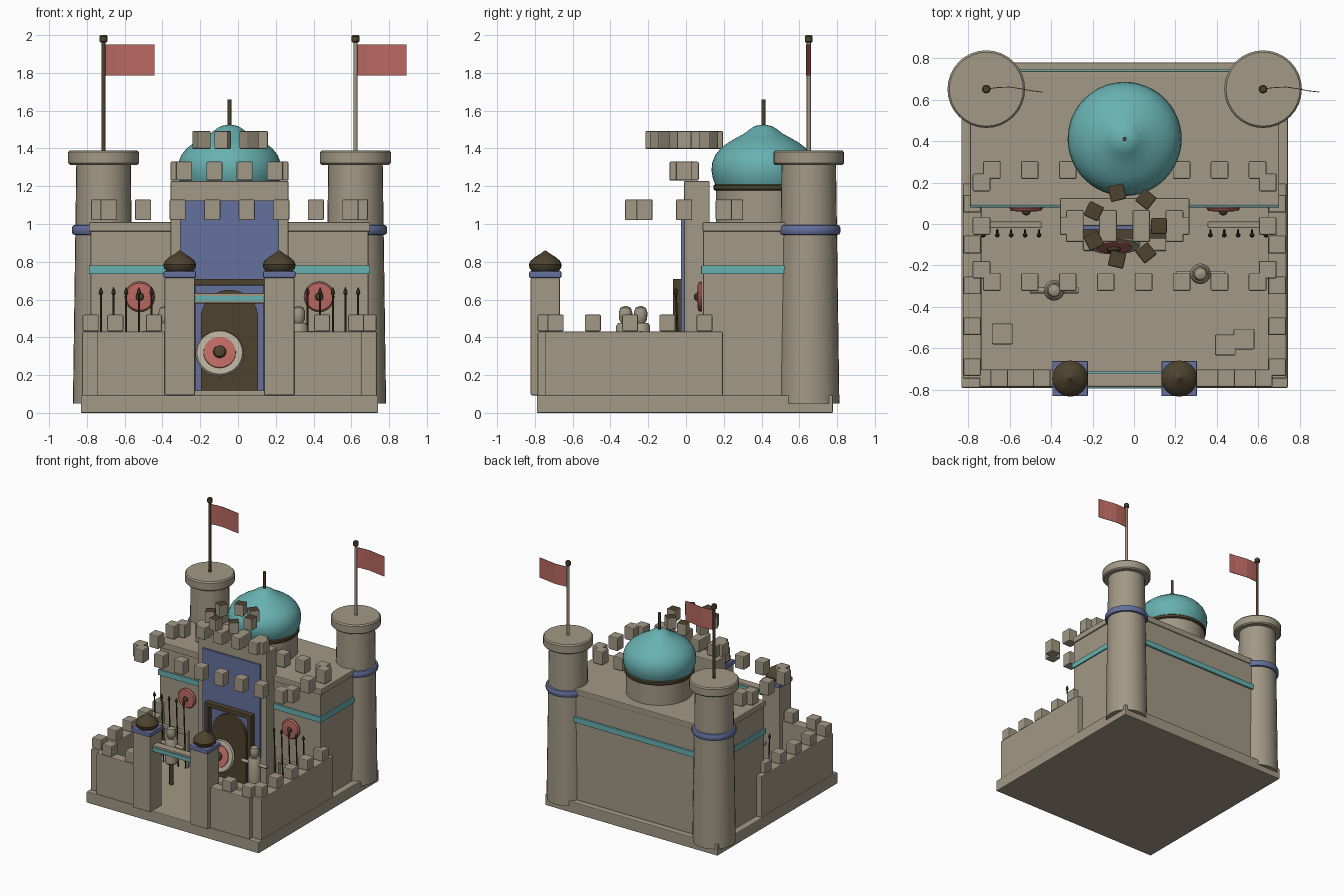
import bpy, math
from mathutils import Vector

CX, CY = -0.045, -0.01          # plan centre of the fortress


def mat(name, rgb):
    m = bpy.data.materials.new(name)
    m.diffuse_color = (*rgb, 1)
    return m


STONE = mat("sandstone", (0.36, 0.315, 0.235))
TEAL = mat("teal", (0.14, 0.44, 0.44))
BLUE = mat("slate_blue", (0.13, 0.165, 0.34))
RED = mat("faded_red", (0.49, 0.14, 0.12))
DARK = mat("dark_bronze", (0.075, 0.055, 0.027))
CREAM = mat("pale_stone", (0.46, 0.41, 0.32))


def mesh_obj(name, verts, faces, m):
    me = bpy.data.meshes.new(name)
    me.from_pydata(verts, [], faces)
    me.materials.append(m)
    ob = bpy.data.objects.new(name, me)
    bpy.context.collection.objects.link(ob)
    return ob


def smooth(ob):
    bpy.ops.object.select_all(action='DESELECT')
    bpy.context.view_layer.objects.active = ob
    ob.select_set(True)
    bpy.ops.object.shade_smooth_by_angle(angle=math.radians(35))
    return ob


def box(name, x0, x1, y0, y1, z0, z1, m=STONE, bev=0.006, rot=0):
    hx, hy, hz = (x1 - x0) / 2, (y1 - y0) / 2, (z1 - z0) / 2
    v = [(sx * hx, sy * hy, sz * hz) for sx in (-1, 1) for sy in (-1, 1) for sz in (-1, 1)]
    f = [(0, 1, 3, 2), (4, 6, 7, 5), (0, 4, 5, 1), (2, 3, 7, 6), (0, 2, 6, 4), (1, 5, 7, 3)]
    ob = mesh_obj(name, v, f, m)
    ob.location = ((x0 + x1) / 2, (y0 + y1) / 2, (z0 + z1) / 2)
    ob.rotation_euler[2] = rot
    if bev:
        b = ob.modifiers.new("bevel", 'BEVEL')
        b.width, b.segments = bev, 2
    return ob


def lathe(name, prof, loc, m=STONE, n=32, rot=(0, 0, 0)):
    """Surface of revolution about local z with capped ends."""
    v = [(r * math.cos(2 * math.pi * i / n), r * math.sin(2 * math.pi * i / n), z)
         for r, z in prof for i in range(n)]
    f = [(k * n + i, k * n + (i + 1) % n, (k + 1) * n + (i + 1) % n, (k + 1) * n + i)
         for k in range(len(prof) - 1) for i in range(n)]
    f += [tuple(range(n))[::-1], tuple(range((len(prof) - 1) * n, len(prof) * n))]
    ob = mesh_obj(name, v, f, m)
    ob.location, ob.rotation_euler = loc, rot
    return smooth(ob)


def rod(name, r, x, y, z0, z1, m=DARK, n=12):
    return lathe(name, [(r, z0), (r, z1)], (x, y, 0), m, n)


def merlon(name, x, y, z0, h, w=0.085, rot=0):
    return box(name, x - w / 2, x + w / 2, y - w / 2, y + w / 2, z0, z0 + h, rot=rot, bev=0.007)


# Base slab
box("base", CX - 0.787, CX + 0.787, -0.79, 0.778, 0, 0.093)

# Courtyard walls with merlons
for s in (-1, 1):
    xm = CX + s * 0.735
    box("side_wall", xm - 0.045, xm + 0.045, -0.745, 0.195, 0.09, 0.43)
    for i in range(5):
        merlon("side_wall_merlon", xm, -0.69 + i * 0.197, 0.432, 0.088)
    a, b = sorted((CX + s * 0.70, CX + s * 0.19))
    box("front_wall", a, b, -0.785, -0.702, 0.09, 0.43)
for x in (-0.65, -0.445, 0.445, 0.625):
    merlon("front_wall_merlon", x, -0.743, 0.432, 0.088)

# Gate: pillars, caps, small onion domes, lintel
for s in (-1, 1):
    x, y = CX + s * 0.263, -0.745
    box("gate_pillar", x - 0.08, x + 0.08, y - 0.077, y + 0.077, 0.093, 0.717)
    box("gate_pillar_cap", x - 0.086, x + 0.086, y - 0.085, y + 0.085, 0.715, 0.75, BLUE)
    lathe("gate_dome", [(0.068, 0.748), (0.083, 0.765), (0.087, 0.785), (0.078, 0.805),
                        (0.055, 0.825), (0.03, 0.84), (0.012, 0.853), (0.003, 0.86)],
          (x, y, 0), DARK, 24)
box("gate_lintel", CX - 0.19, CX + 0.19, -0.785, -0.72, 0.58, 0.635)
box("gate_lintel_band", CX - 0.185, CX + 0.185, -0.792, -0.712, 0.592, 0.62, TEAL, 0)

# Keep with roof slab and teal band
box("keep", CX - 0.735, CX + 0.735, 0.09, 0.73, 0.09, 0.965)
box("keep_roof", CX - 0.745, CX + 0.745, 0.088, 0.737, 0.96, 1.01)
box("keep_band", CX - 0.745, CX + 0.745, 0.08, 0.745, 0.735, 0.78, TEAL, 0.003)


def parapet(name, hx, hy, nx, ny, inset, z, h):
    """Ring of merlons around the fortress centre."""
    for s in (-1, 1):
        for i in range(nx):
            merlon(name, CX + (hx - inset) * (2 * i / (nx - 1) - 1), CY + s * hy, z, h)
        for i in range(ny):
            t = 0 if ny == 1 else 2 * i / (ny - 1) - 1
            merlon(name, CX + s * hx, CY + t * (hy - 0.06), z, h)


parapet("keep_merlon", 0.69, 0.27, 8, 3, 0.05, 1.02, 0.11)
parapet("portal_merlon", 0.27, 0.035, 4, 1, 0.03, 1.23, 0.1)

# Crown of turned merlons, bronze tops
for i in range(7):
    a = 2 * math.pi * i / 7
    ob = merlon("crown_merlon", CX + 0.165 * math.cos(a), CY + 0.165 * math.sin(a), 1.397, 0.096,
                0.076, a)
    ob.data.materials.append(DARK)
    for p in ob.data.polygons:
        p.material_index = int(p.normal.z > 0.5)

# Portal block, blue panel, door frame and arched door
box("portal", CX - 0.312, CX + 0.312, -0.01, 0.125, 0.09, 1.228)
box("portal_panel", CX - 0.263, CX + 0.263, -0.026, 0.0, 0.09, 1.125, BLUE, 0)
for s in (-1, 1):
    x = CX + s * 0.197
    box("door_frame_post", x - 0.016, x + 0.016, -0.07, -0.02, 0.09, 0.71, DARK, 0.003)
box("door_frame_top", CX - 0.213, CX + 0.213, -0.07, -0.02, 0.675, 0.71, DARK, 0.003)
box("door", CX - 0.152, CX + 0.152, -0.05, -0.015, 0.09, 0.5, DARK, 0)
lathe("door_arch", [(0.152, 0), (0.152, 0.035)], (CX, -0.015, 0.5), DARK, 32,
      (math.pi / 2, 0, 0))
box("door_step", CX - 0.2, CX + 0.2, -0.13, -0.01, 0.09, 0.12)

# Large drum shield leaning on the door
tilt = (math.radians(72), 0, 0)
axis = Vector((0, -math.sin(tilt[0]), math.cos(tilt[0])))
c = Vector((-0.097, -0.095, 0.315))
lathe("big_shield_rim", [(0.12, -0.015), (0.128, 0), (0.12, 0.015)], c, CREAM, 32, tilt)
lathe("big_shield_face", [(0.088, 0), (0.085, 0.022), (0.03, 0.028)], c, RED, 32, tilt)
lathe("big_shield_boss", [(0.037, 0), (0.03, 0.018), (0.01, 0.028)], c + axis * 0.022, DARK, 16, tilt)

# Wall shields and spear racks either side of the portal
for s in (-1, 1):
    x = CX + s * 0.475
    lathe("wall_shield", [(0.078, 0), (0.08, 0.01), (0.072, 0.022), (0.02, 0.026)],
          (x, 0.085, 0.615), RED, 24, (math.pi / 2, 0, 0))
    lathe("wall_shield_boss", [(0.022, 0), (0.018, 0.012), (0.006, 0.018)],
          (x, 0.06, 0.615), DARK, 12, (math.pi / 2, 0, 0))
    xr = CX + s * 0.545
    for z in (0.2, 0.36):
        box("rack_bar", xr - 0.145, xr + 0.145, -0.02, 0.012, z, z + 0.03)
    for e in (-1, 1):
        xp = xr + e * 0.13
        box("rack_post", xp - 0.014, xp + 0.014, -0.018, 0.01, 0.09, 0.38)
    for i in range(5):
        lathe("spear", [(0.005, 0), (0.005, 0.53), (0.012, 0.54), (0.009, 0.555), (0.001, 0.575)],
              (CX + s * (0.413 + i * 0.067), -0.03, 0.093), DARK, 8, (math.radians(2.5), 0, 0))

# Corner towers with ring, cap, pole and flag
for s, pole_mat in ((-1, DARK), (1, STONE)):
    x, y = CX + s * 0.667, 0.65
    lathe("corner_tower", [(0.162, 0.05), (0.144, 1.33)], (x, y, 0))
    lathe("tower_ring", [(0.15, 0.942), (0.162, 0.945), (0.168, 0.957), (0.168, 0.98),
                         (0.162, 0.992), (0.145, 0.997)], (x, y, 0), BLUE)
    lathe("tower_cap", [(0.178, 1.313), (0.187, 1.322), (0.187, 1.38), (0.178, 1.39)], (x, y, 0))
    rod("flag_pole", 0.011, x, y, 1.38, 1.97, pole_mat)
    lathe("pole_knob", [(0.016, 1.962), (0.021, 1.967), (0.021, 1.993), (0.015, 2.0)],
          (x, y, 0), DARK, 12)
    wave = [0, 0.006, 0.008, 0.0, -0.01, -0.016]
    v = [(x + 0.008 + i * 0.0525, y + w, z) for i, w in enumerate(wave) for z in (1.785, 1.95)]
    flag = mesh_obj("flag", v, [(2 * i, 2 * i + 2, 2 * i + 3, 2 * i + 1) for i in range(5)], RED)
    flag.modifiers.new("thickness", 'SOLIDIFY').thickness = 0.004

# Great onion dome on its drum
D = (CX, 0.41, 0)
lathe("dome_drum", [(0.252, 1.0), (0.252, 1.19)], D, STONE, 48)
lathe("dome_collar", [(0.258, 1.178), (0.264, 1.185), (0.264, 1.203), (0.256, 1.21)], D, DARK, 48)
lathe("great_dome", [(0.255, 1.208), (0.268, 1.24), (0.275, 1.285), (0.271, 1.325), (0.255, 1.365),
                     (0.225, 1.402), (0.185, 1.432), (0.14, 1.458), (0.1, 1.48), (0.07, 1.503),
                     (0.045, 1.519), (0.01, 1.525)], D, TEAL, 48)
rod("dome_finial", 0.01, CX, 0.41, 1.51, 1.66)

# Training dummies in the courtyard
for x, y in ((-0.385, -0.32), (0.32, -0.24)):
    rod("dummy_post", 0.016, x, y, 0.09, 0.3)
    lathe("dummy_body", [(0.042, 0.27), (0.05, 0.28), (0.05, 0.46), (0.04, 0.475)], (x, y, 0), STONE, 16)
    lathe("dummy_head", [(0.02, 0.47), (0.034, 0.495), (0.036, 0.53), (0.028, 0.556), (0.008, 0.565)],
          (x, y, 0), STONE, 16)
    lathe("dummy_arms", [(0.014, -0.117), (0.014, 0.117)], (x, y, 0.42), STONE, 12, (0, math.pi / 2, 0))

# Crates
for x, y in ((-0.635, -0.53), (0.53, -0.555), (0.44, -0.583)):
    box("crate", x - 0.05, x + 0.05, y - 0.05, y + 0.05, 0.09, 0.19)
